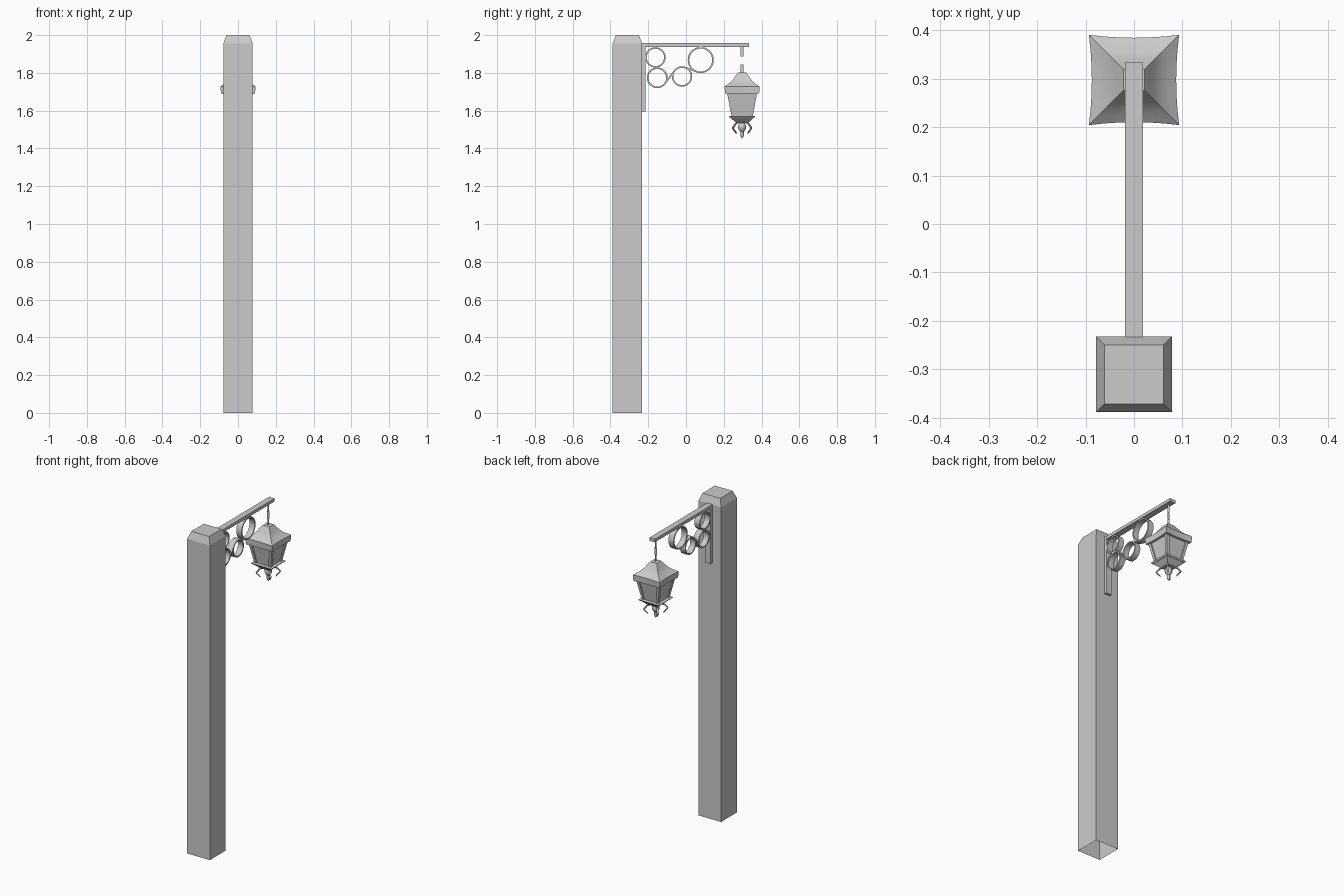
import bpy, bmesh, math
from mathutils import Vector

if "Cube" in bpy.data.objects:
    bpy.data.objects.remove(bpy.data.objects["Cube"])

LY = 0.297   # lantern centre in y


def make(name, verts, faces, smooth=None):
    me = bpy.data.meshes.new(name)
    me.from_pydata([tuple(v) for v in verts], [], faces)
    bm = bmesh.new()
    bm.from_mesh(me)
    bmesh.ops.recalc_face_normals(bm, faces=bm.faces)
    bm.to_mesh(me)
    bm.free()
    ob = bpy.data.objects.new(name, me)
    bpy.context.collection.objects.link(ob)
    if smooth:
        bpy.ops.object.select_all(action='DESELECT')
        ob.select_set(True)
        bpy.context.view_layer.objects.active = ob
        bpy.ops.object.shade_smooth_by_angle(angle=math.radians(smooth))
    return ob


def loft(name, rings, bottom=True, top=True, smooth=None):
    n = len(rings[0])
    verts = [v for r in rings for v in r]
    faces = [(i*n+j, i*n+(j+1) % n, (i+1)*n+(j+1) % n, (i+1)*n+j)
             for i in range(len(rings)-1) for j in range(n)]
    if bottom:
        faces.append(tuple(range(n)))
    if top:
        faces.append(tuple(range(len(verts)-n, len(verts))))
    return make(name, verts, faces, smooth)


def square(h, z, cx=0, cy=LY, n=1, dip=0):
    # square ring, each side split in n and bowed inwards by dip
    pts = []
    for a in range(4):
        for k in range(n):
            t = 2*k/n-1
            u, v = h*t, -(h-dip*(1-t*t))
            c, s = ((1, 0), (0, 1), (-1, 0), (0, -1))[a]
            pts.append((cx+u*c-v*s, cy+u*s+v*c, z))
    return pts


def box(name, x, y0, y1, z0, z1):
    ring = lambda z: [(-x, y0, z), (x, y0, z), (x, y1, z), (-x, y1, z)]
    return loft(name, [ring(z0), ring(z1)])


# post, open underneath
loft("post", [square(0.078, 0, 0, -0.31), square(0.078, 1.955, 0, -0.31),
              square(0.061, 2.0, 0, -0.31)], bottom=False)

# bracket arm and wall plate
box("arm", 0.019, -0.233, 0.333, 1.938, 1.957)
box("back_plate", 0.019, -0.233, -0.215, 1.595, 1.938)

# scroll rings: flat bands
scrolls = [(-0.162, 1.882, 0.054), (-0.152, 1.774, 0.055),
           (-0.021, 1.781, 0.054), (0.078, 1.868, 0.069)]
W, T, N = 0.018, 0.008, 28
for i, (cy, cz, r) in enumerate(scrolls):
    rings = []
    for k in range(N):
        a = 2*math.pi*k/N
        c, s = math.cos(a), math.sin(a)
        rings.append([(x, cy+q*c, cz+q*s) for x, q in
                      ((-W, r-T), (W, r-T), (W, r), (-W, r))])
    loft(f"scroll_{i+1}", rings+rings[:1], False, False, 40)

# strips along the inner tangents that join neighbouring scrolls
for i, sgn in ((1, -1), (2, 1)):
    (y1, z1, r1), (y2, z2, r2) = scrolls[i], scrolls[i+1]
    r1, r2 = r1-T/2, r2-T/2
    d = Vector((y2-y1, z2-z1))
    a = math.atan2(d.y, d.x)+sgn*math.acos((r1+r2)/d.length)
    n = Vector((math.cos(a), math.sin(a)))
    p, q = Vector((y1, z1))+n*r1, Vector((y2, z2))-n*r2
    loft(f"scroll_link_{i}", [[(x, e.x+n.x*o, e.y+n.y*o) for x, o in
         ((-W, -T/2), (W, -T/2), (W, T/2), (-W, T/2))] for e in (p, q)])

# hanging chain: flat links turned alternately
for i, (z0, z1) in enumerate(((1.886, 1.938), (1.842, 1.888), (1.798, 1.844))):
    o = 0.008
    e = (0, o) if i % 2 == 0 else (o, 0)
    make(f"chain_link_{i+1}",
         [(s*e[0], LY+s*e[1], z) for s, z in ((-1, z0), (1, z0), (1, z1), (-1, z1))],
         [(0, 1, 2, 3)])

# lantern roof: flared bell with concave eaves
roof = [(0.078, 1.69, 0), (0.09, 1.69, 0.005), (0.093, 1.728, 0.006),
        (0.077, 1.739, 0.005), (0.059, 1.752, 0.003), (0.045, 1.768, 0.002),
        (0.034, 1.785, 0.001), (0.022, 1.802, 0)]
loft("lantern_roof", [square(h, z, n=6, dip=d) for h, z, d in roof], smooth=35)

# glass body with slanted corner bars
loft("lantern_glass", [square(0.049, 1.565), square(0.071, 1.69)])
for sx in (-1, 1):
    for sy in (-1, 1):
        loft("lantern_corner_bar",
             [square(0.008, 1.565, sx*0.047, LY+sy*0.047),
              square(0.009, 1.692, sx*0.070, LY+sy*0.070)])
        # bent prong under each corner
        m = 1/math.sqrt(2)
        path = [(0.02, 1.541), (0.05, 1.53), (0.07, 1.507), (0.045, 1.483)]
        rings = []
        for r, z in path:
            c = Vector((sx*m*r, LY+sy*m*r, z))
            side = Vector((-sy*m, sx*m, 0))*0.005
            up = Vector((sx*m, sy*m, 1)).normalized()*0.003
            if path.index((r, z)) >= 2:
                up = Vector((sx*m*0.3, sy*m*0.3, 1)).normalized()*0.004
            rings.append([c-side-up, c+side-up, c+side+up, c-side+up])
        loft("lantern_prong", rings)

# flared lip and tapered base
loft("lantern_lip", [square(0.064, 1.563), square(0.070, 1.571), square(0.056, 1.573)])
loft("lantern_base", [square(0.031, 1.535), square(0.064, 1.565)])

# turned finial
prof = [(0.001, 1.453), (0.007, 1.462), (0.01, 1.475), (0.009, 1.488), (0.013, 1.493),
        (0.02, 1.503), (0.022, 1.513), (0.02, 1.524), (0.012, 1.537)]
loft("lantern_finial", [[(r*math.cos(k*math.pi/6), LY+r*math.sin(k*math.pi/6), z)
                         for k in range(12)] for r, z in prof], smooth=40)
